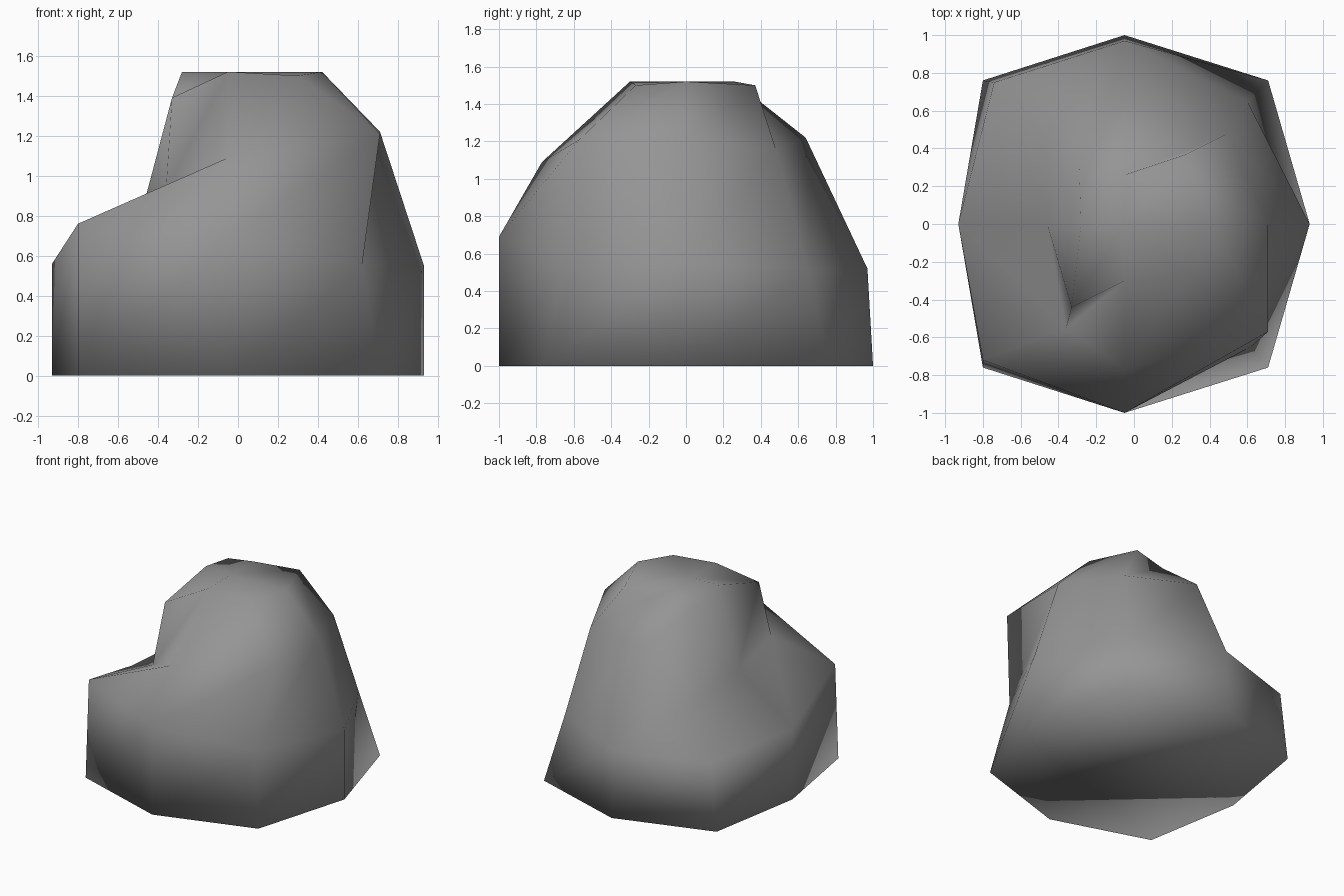
import bpy
import bmesh
from mathutils import Vector

cube = bpy.data.objects.get("Cube")
if cube:
    bpy.data.objects.remove(cube, do_unlink=True)


def flat_material(name, colour):
    material = bpy.data.materials.new(name)
    material.use_nodes = True
    material.diffuse_color = colour
    material.node_tree.nodes["Principled BSDF"].inputs["Base Color"].default_value = colour
    return material


# Eight-sided cross-sections, counter-clockwise from +x, bottom to top
foot = [(.93, 0, 0), (.71, .76, 0), (-.05, 1, 0), (-.8, .76, 0),
        (-.93, 0, 0), (-.8, -.76, 0), (-.05, -1, 0), (.71, -.76, 0)]
belly = [(.93, 0, .55), (.6, .65, .52), (-.05, .97, .52), (-.74, .75, .52),
         (-.93, 0, .56), (-.8, -.72, .76), (-.05, -1, .69), (.62, -.65, .55)]
shoulder = [(.71, 0, 1.22), (.5, .48, 1.16), (-.05, .64, 1.22), (-.46, .46, .87),
            (-.46, 0, .9), (-.36, -.55, .93), (-.05, -.77, 1.09), (.71, -.57, 1.21)]
crown = [(.42, 0, 1.52), (.28, .37, 1.5), (-.05, .26, 1.52), (-.29, .29, 1.47),
         (-.28, 0, 1.52), (-.33, -.44, 1.39), (-.05, -.3, 1.52), (.3, -.27, 1.5)]
summit = Vector((-.05, 0, 1.52))


def build_rock(name, sections, tip, material):
    bm = bmesh.new()
    rings = [[bm.verts.new(point) for point in section] for section in sections]

    # Sides: each panel is split along the diagonal that forms the ridges
    for lower, upper in zip(rings, rings[1:]):
        count = len(lower)
        for i in range(count):
            j = (i + 1) % count
            bm.faces.new((lower[i], lower[j], upper[j]))
            bm.faces.new((lower[i], upper[j], upper[i]))

    # Flat underside and a fan over the top
    bm.faces.new(reversed(rings[0]))
    top_vert = bm.verts.new(tip)
    last = rings[-1]
    for i, vert in enumerate(last):
        bm.faces.new((vert, last[(i + 1) % len(last)], top_vert))

    # Soft shading over the whole stone
    for face in bm.faces:
        face.smooth = True

    mesh = bpy.data.meshes.new(name)
    bm.to_mesh(mesh)
    bm.free()
    mesh.materials.append(material)
    rock = bpy.data.objects.new(name, mesh)
    bpy.context.collection.objects.link(rock)
    return rock


stone_grey = flat_material("stone_grey", (.3, .3, .3, 1))
build_rock("rock", [foot, belly, shoulder, crown], summit, stone_grey)
